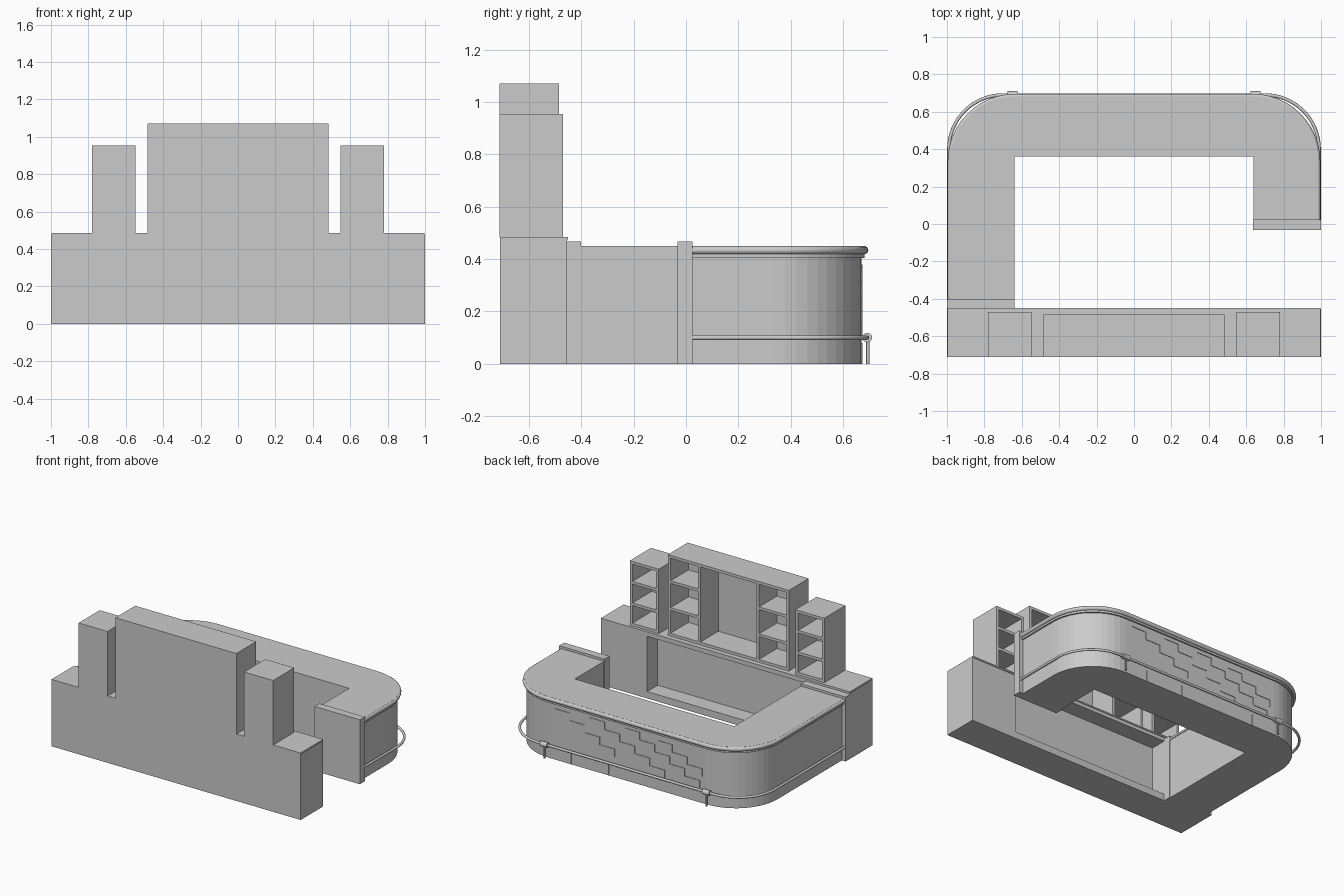
import bpy, bmesh, math
from mathutils import Vector

if "Cube" in bpy.data.objects:
    bpy.data.objects.remove(bpy.data.objects["Cube"])

SHORT_END, LONG_END = 0.0, -0.45


def link(name, bm):
    bmesh.ops.recalc_face_normals(bm, faces=bm.faces)
    me = bpy.data.meshes.new(name)
    bm.to_mesh(me)
    bm.free()
    ob = bpy.data.objects.new(name, me)
    bpy.context.collection.objects.link(ob)
    return ob


def boxes(name, items):
    """One object from (x0, x1, y0, y1, z0, z1) boxes."""
    bm = bmesh.new()
    for x0, x1, y0, y1, z0, z1 in items:
        vs = bmesh.ops.create_cube(bm, size=1)["verts"]
        for v in vs:
            v.co = Vector(((x0 + x1) / 2 + v.co.x * (x1 - x0),
                           (y0 + y1) / 2 + v.co.y * (y1 - y0),
                           (z0 + z1) / 2 + v.co.z * (z1 - z0)))
    return link(name, bm)


def path(cx, cy, r, n=12):
    """Outer U line from the short leg round both corners to the long leg."""
    pts = [(cx + r, SHORT_END)]
    for mid, start in ((cx, 0), (-cx, 90)):
        for i in range(n + 1):
            a = math.radians(start + 90 * i / n)
            pts.append((mid + r * math.cos(a), cy + r * math.sin(a)))
    return pts + [(-cx - r, LONG_END)]


def counter_layer(name, r, inner_x, inner_y, z0, z1):
    pts = path(0.635, 0.335, r) + [(-inner_x, LONG_END), (-inner_x, inner_y),
                                   (inner_x, inner_y), (inner_x, SHORT_END)]
    bm = bmesh.new()
    f = bm.faces.new([bm.verts.new((x, y, z0)) for x, y in pts])
    ext = bmesh.ops.extrude_face_region(bm, geom=[f], use_keep_orig=True)["geom"]
    for v in ext:
        if isinstance(v, bmesh.types.BMVert):
            v.co.z = z1
    return link(name, bm)


def tube(name, pts, z, radius):
    cu = bpy.data.curves.new(name, "CURVE")
    cu.dimensions = "3D"
    cu.bevel_depth = radius
    cu.bevel_resolution = 3
    cu.use_fill_caps = True
    sp = cu.splines.new("POLY")
    sp.points.add(len(pts) - 1)
    for p, (x, y) in zip(sp.points, pts):
        p.co = (x, y, z, 1)
    ob = bpy.data.objects.new(name, cu)
    bpy.context.collection.objects.link(ob)
    return ob


def cylinder(name, loc, r, depth, rot=(0, 0, 0)):
    bpy.ops.mesh.primitive_cylinder_add(vertices=20, radius=r, depth=depth,
                                        location=loc, rotation=rot)
    ob = bpy.context.object
    ob.name = name
    bpy.ops.object.shade_smooth_by_angle()


# Back cabinet: knee recess facing the counter, thin top slab
boxes("back_cabinet", [
    (-1, 1, -0.71, -0.575, 0, 0.475),
    (0.63, 1, -0.575, -0.455, 0, 0.475),
    (-1, -0.64, -0.575, -0.455, 0, 0.475),
    (-0.64, 0.63, -0.575, -0.455, 0, 0.05),
    (-0.64, 0.63, -0.575, -0.455, 0.45, 0.475)])
boxes("back_cabinet_top", [(-0.998, 0.998, -0.71, -0.45, 0.475, 0.485)])


# Open shelf units
def shelf_case(name, x0, x1, y1, z1, dividers=(), shelf_bays=((0, 1),)):
    y0, z0, t = -0.712, 0.485, 0.02
    parts = [(x0, x1, y0, y0 + t, z0, z1),
             (x0, x0 + t, y0 + t, y1, z0, z1), (x1 - t, x1, y0 + t, y1, z0, z1),
             (x0 + t, x1 - t, y0 + t, y1, z0, z0 + t),
             (x0 + t, x1 - t, y0 + t, y1, z1 - t, z1)]
    for d in dividers:
        parts.append((d - t / 2, d + t / 2, y0 + t, y1, z0 + t, z1 - t))
    edges = [x0 + t / 2, *dividers, x1 - t / 2]
    for a, b in shelf_bays:
        for k in (1, 2):
            z = z0 + (z1 - z0) * k / 3
            parts.append((edges[a] + t / 2, edges[b] - t / 2, y0 + t, y1 - 0.003,
                          z - t / 2, z + t / 2))
    boxes(name, parts)


shelf_case("centre_shelf_unit", -0.485, 0.485, -0.485, 1.07,
           (-0.235, 0.235), ((0, 1), (2, 3)))
shelf_case("left_shelf_unit", -0.78, -0.548, -0.47, 0.953)
shelf_case("right_shelf_unit", 0.548, 0.78, -0.47, 0.953)

# Wrap-around counter: body, lower trim, top slab and rounded nosing
counter_layer("counter_body", 0.335, 0.645, 0.365, 0, 0.435)
counter_layer("counter_trim", 0.346, 0.645, 0.365, 0.405, 0.42)
counter_layer("counter_top", 0.348, 0.64, 0.36, 0.435, 0.45)
tube("counter_nosing", path(0.635, 0.335, 0.345), 0.434, 0.016)

# End posts
boxes("short_leg_post", [(0.637, 1.0, -0.032, 0.025, 0, 0.467)])
boxes("long_leg_post", [(-1.0, -0.64, -0.455, -0.40, 0, 0.467)])

# Foot rail with two floor brackets
tube("foot_rail", path(0.70, 0.40, 0.29, 16), 0.10, 0.009)
for side, s in (("left", -1), ("right", 1)):
    cylinder(side + "_rail_stand", (s * 0.65, 0.694, 0.045), 0.006, 0.09)
    cylinder(side + "_rail_collar", (s * 0.65, 0.692, 0.10), 0.018, 0.055,
             (0, math.pi / 2, 0))

# Stepped relief lines and base seams on the guest side of the counter
W, Y0, Y1 = 0.004, 0.668, 0.674
lines = []
for start, top, steps in ((0.58, 0.37, 4), (0.30, 0.38, 5), (0.02, 0.38, 5), (-0.24, 0.36, 3)):
    x, z = start, top
    for _ in range(steps):
        lines.append((x - 0.12, x, Y0, Y1, z - W, z))
        lines.append((x - 0.12, x - 0.12 + W, Y0, Y1, z - 0.055, z - W))
        x, z = x - 0.12, z - 0.055
for x in (-0.45, -0.15, 0.15, 0.45):
    lines.append((x, x + W, Y0, Y1, 0, 0.08))
boxes("counter_relief", lines)
